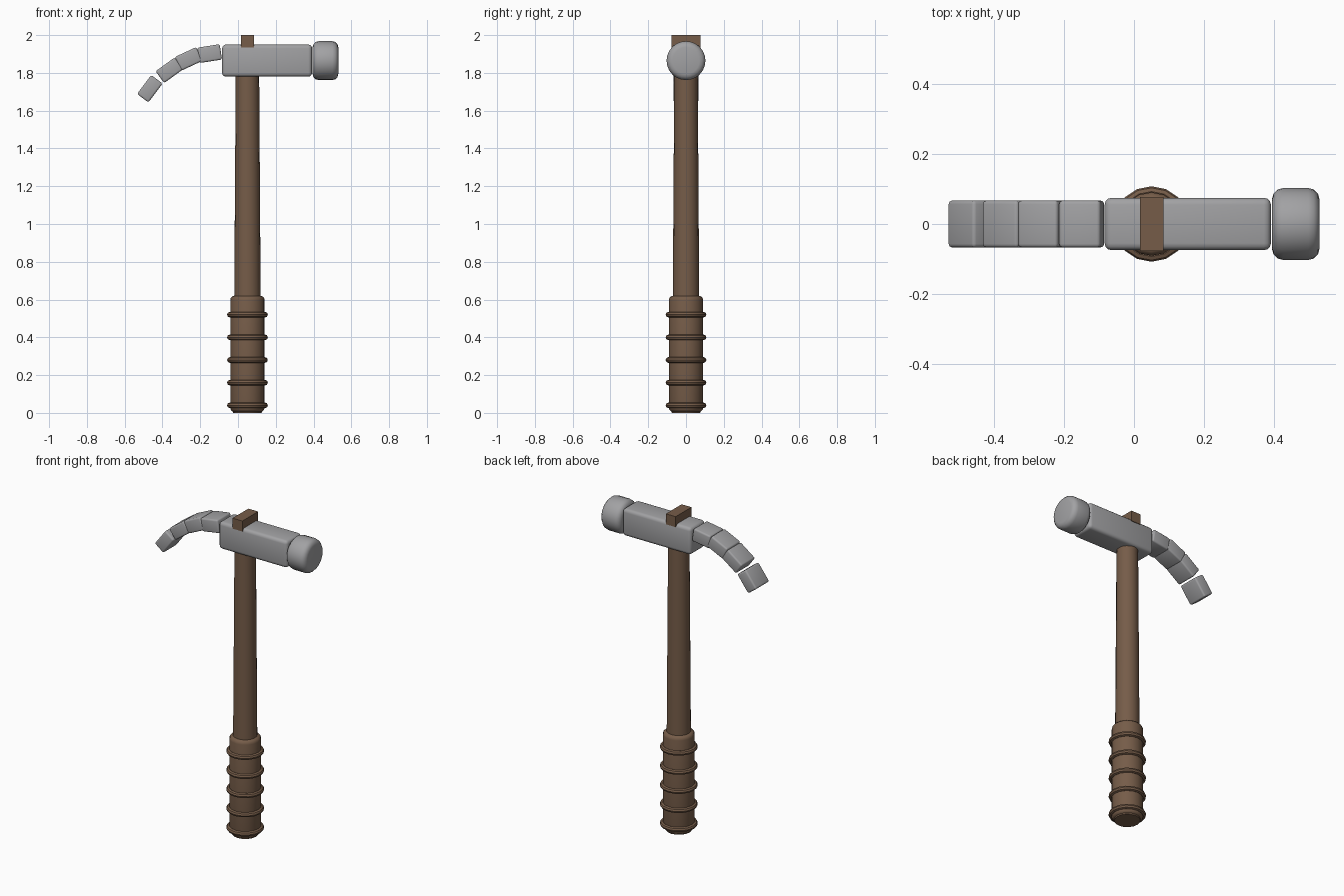
import bpy, bmesh, math
from mathutils import Matrix, Vector

if "Cube" in bpy.data.objects:
    bpy.data.objects.remove(bpy.data.objects["Cube"])


def material(name, rgb):
    m = bpy.data.materials.new(name)
    m.diffuse_color = (*rgb, 1)
    m.use_nodes = True
    m.node_tree.nodes["Principled BSDF"].inputs["Base Color"].default_value = m.diffuse_color
    return m


WOOD = material("brown wood", (0.18, 0.108, 0.066))
STEEL = material("grey steel", (0.36, 0.36, 0.37))
CX, HEAD_Z = 0.05, 1.865


def finish(name, bm, mat, bevel=0.0, matrix=Matrix()):
    """Bevel the sharp edges, place the part and smooth it by angle."""
    if bevel:
        sharp = [e for e in bm.edges if e.calc_face_angle(0) > math.radians(50)]
        bmesh.ops.bevel(bm, geom=sharp, offset=bevel, segments=3, profile=0.5,
                        affect='EDGES', clamp_overlap=True)
    bm.transform(matrix)
    bmesh.ops.recalc_face_normals(bm, faces=bm.faces[:])
    me = bpy.data.meshes.new(name)
    bm.to_mesh(me)
    bm.free()
    me.materials.append(mat)
    ob = bpy.data.objects.new(name, me)
    bpy.context.collection.objects.link(ob)
    bpy.ops.object.select_all(action='DESELECT')
    ob.select_set(True)
    bpy.context.view_layer.objects.active = ob
    bpy.ops.object.shade_smooth_by_angle(angle=math.radians(40))


def box(name, center, size, mat, bevel, tilt=0.0):
    bm = bmesh.new()
    bmesh.ops.create_cube(bm, size=1.0)
    bm.transform(Matrix.Diagonal((*size, 1)))
    place = Matrix.Translation(center) @ Matrix.Rotation(-math.radians(tilt), 4, 'Y')
    finish(name, bm, mat, bevel, place)


def cylinder(name, center, r1, r2, depth, mat, bevel, sides=16, along_x=False):
    bm = bmesh.new()
    bmesh.ops.create_cone(bm, cap_ends=True, segments=sides,
                          radius1=r1, radius2=r2, depth=depth)
    turn = Matrix.Rotation(math.pi / 2, 4, 'Y') if along_x else Matrix()
    finish(name, bm, mat, bevel, Matrix.Translation(center) @ turn)


def ring(name, center, major, minor, mat, sides=16, tube=8):
    bm = bmesh.new()
    rows = []
    for i in range(sides):
        turn = Matrix.Rotation(2 * math.pi * i / sides, 3, 'Z')
        rows.append([bm.verts.new(turn @ Vector((
            major + minor * math.cos(2 * math.pi * j / tube), 0,
            minor * math.sin(2 * math.pi * j / tube)))) for j in range(tube)])
    for i in range(sides):
        a, b = rows[i], rows[(i + 1) % sides]
        for j in range(tube):
            k = (j + 1) % tube
            bm.faces.new((a[j], b[j], b[k], a[k]))
    finish(name, bm, mat, 0, Matrix.Translation(center))


# Handle: tapered shaft, thicker grip, raised rings
cylinder("handle_shaft", (CX, 0, 1.2), 0.070, 0.062, 1.2, WOOD, 0)
cylinder("handle_grip", (CX, 0, 0.3125), 0.091, 0.091, 0.615, WOOD, 0.022)
for i in range(5):
    ring(f"grip_ring_{i + 1}", (CX, 0, 0.04 + 0.12 * i), 0.093, 0.015, WOOD)

# Butt cap at the very bottom
cylinder("handle_butt", (CX, 0, 0.02), 0.075, 0.085, 0.04, WOOD, 0)

# Head: body, striking face and the wedge on top
box("head_body", (0.154, 0, HEAD_Z), (0.476, 0.15, 0.17), STEEL, 0.02)
cylinder("striking_face", (0.463, 0, HEAD_Z), 0.103, 0.103, 0.136, STEEL, 0.032,
         sides=24, along_x=True)
box("wedge", (CX + 0.001, 0, 1.967), (0.068, 0.156, 0.066), WOOD, 0)

# Claw: four blocks curving down, (x, z, length, thickness, tilt)
claw = [(-0.150, 1.902, 0.120, 0.082, 9),
        (-0.261, 1.874, 0.125, 0.080, 25),
        (-0.363, 1.814, 0.125, 0.077, 36),
        (-0.467, 1.716, 0.125, 0.075, 53)]
for i, (x, z, length, thick, tilt) in enumerate(claw):
    box(f"claw_segment_{i + 1}", (x, 0, z), (length, 0.134, thick), STEEL, 0.01, tilt)
